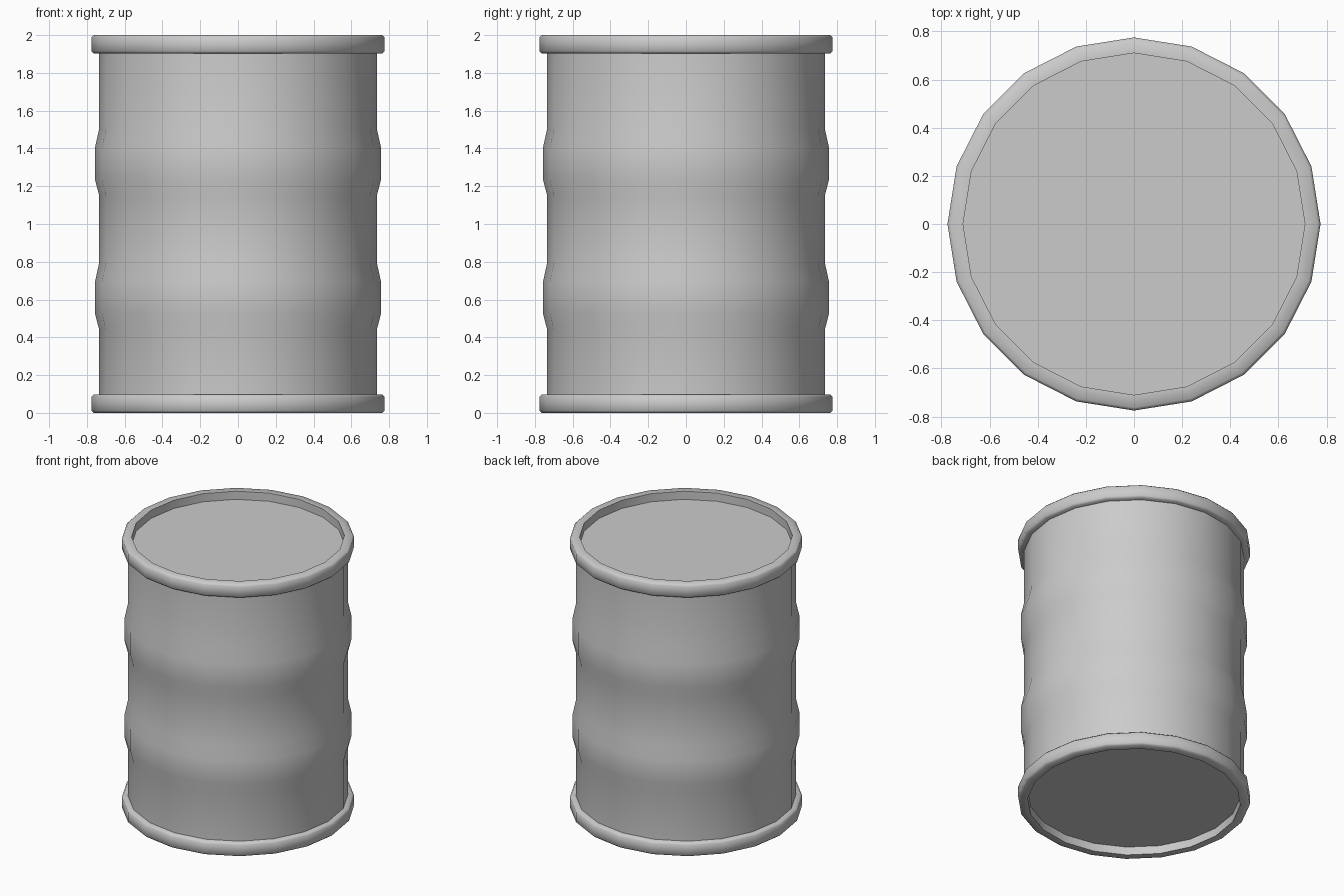
import bpy, bmesh, math

if "Cube" in bpy.data.objects:
    bpy.data.objects.remove(bpy.data.objects["Cube"])

SIDES = 20


def lathe(name, profile, closed=False, angle=40):
    """Spin an (r, z) profile round z; open profiles are capped at both ends."""
    bm = bmesh.new()
    rings = []
    for r, z in profile:
        rings.append([bm.verts.new((r * math.cos(2 * math.pi * i / SIDES),
                                    r * math.sin(2 * math.pi * i / SIDES), z))
                      for i in range(SIDES)])
    pairs = list(zip(rings, rings[1:]))
    if closed:
        pairs.append((rings[-1], rings[0]))
    for a, b in pairs:
        for i in range(SIDES):
            j = (i + 1) % SIDES
            bm.faces.new((a[i], a[j], b[j], b[i]))
    if not closed:
        bm.faces.new(rings[0][::-1])
        bm.faces.new(rings[-1])
    bmesh.ops.recalc_face_normals(bm, faces=bm.faces)
    mesh = bpy.data.meshes.new(name)
    bm.to_mesh(mesh)
    bm.free()
    obj = bpy.data.objects.new(name, mesh)
    bpy.context.collection.objects.link(obj)
    bpy.ops.object.select_all(action='DESELECT')
    bpy.context.view_layer.objects.active = obj
    obj.select_set(True)
    bpy.ops.object.shade_smooth_by_angle(angle=math.radians(angle))
    return obj


# Barrel body with two swollen bands and recessed end caps
R, BULGE = 0.735, 0.757
body = [(R, 0.06)]
for base in (0.44, 1.15):
    body += [(R, base), (BULGE, base + 0.085), (BULGE, base + 0.255), (R, base + 0.355)]
body.append((R, 1.94))
lathe("barrel_body", body)

# Raised rims at both ends, with softened edges
OUT, INN, H, B = 0.775, 0.71, 0.097, 0.012
for name, z in (("bottom_rim", 0.0), ("top_rim", 2.0 - H)):
    lathe(name, [(INN, z), (OUT - B, z), (OUT, z + B), (OUT, z + H - B),
                 (OUT - B, z + H), (INN, z + H)], closed=True, angle=50)
